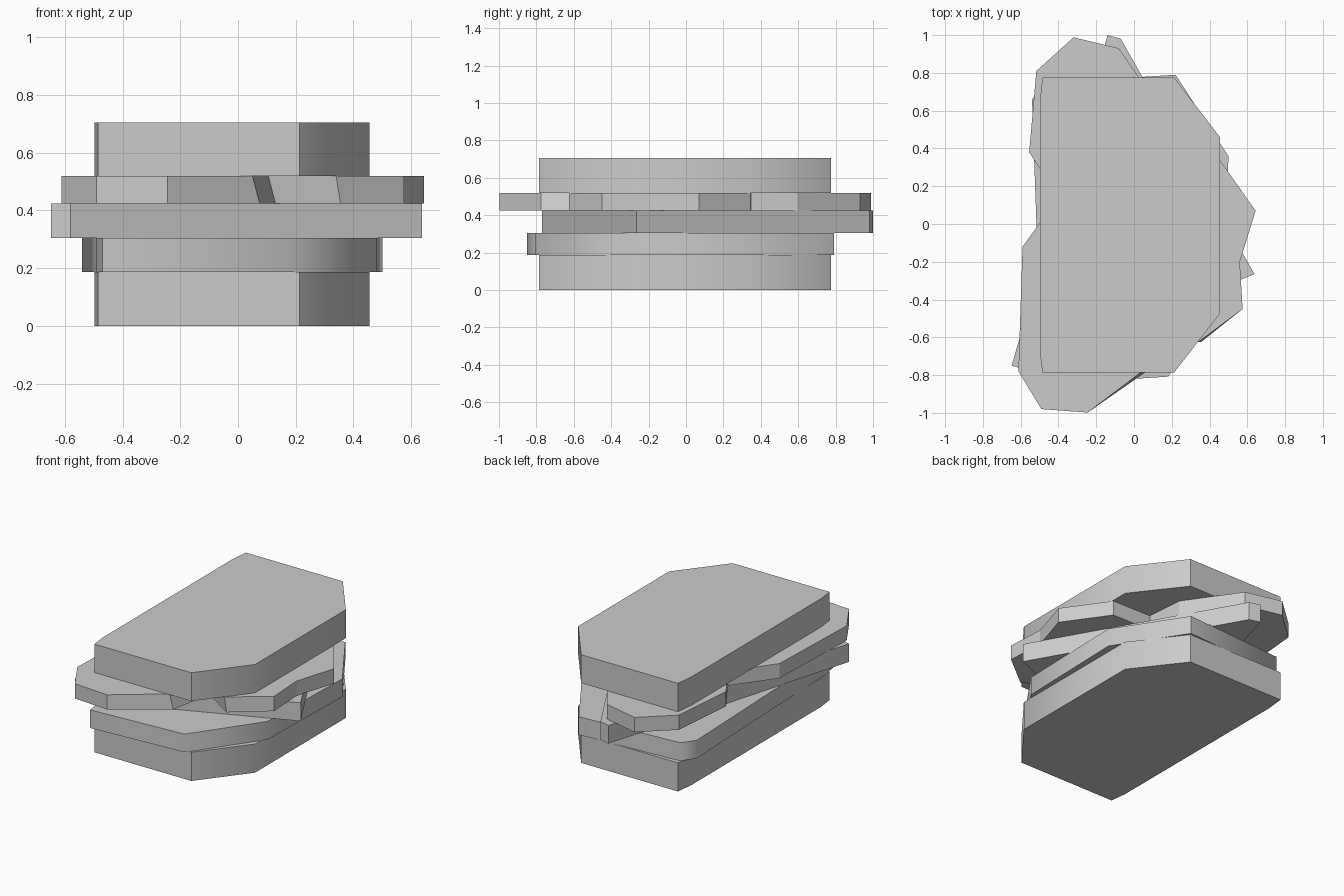
import bpy, bmesh, math

if "Cube" in bpy.data.objects:
    bpy.data.objects.remove(bpy.data.objects["Cube"])


def slab(name, outline, z0, z1, smooth=None, top_shift=None):
    """Extruded flat layer; outline is counter-clockwise seen from above."""
    top_shift = top_shift or {}
    bm = bmesh.new()
    low = [bm.verts.new((x, y, z0)) for x, y in outline]
    high = [bm.verts.new((x + top_shift.get(i, 0), y, z1))
            for i, (x, y) in enumerate(outline)]
    bm.faces.new(low[::-1])
    bm.faces.new(high)
    n = len(outline)
    for i in range(n):
        j = (i + 1) % n
        bm.faces.new((low[i], low[j], high[j], high[i]))
    # caps are split so that notched outlines fill properly
    bmesh.ops.triangulate(bm, faces=[f for f in bm.faces if len(f.verts) > 4])
    bmesh.ops.recalc_face_normals(bm, faces=bm.faces)
    me = bpy.data.meshes.new(name)
    bm.to_mesh(me)
    bm.free()
    ob = bpy.data.objects.new(name, me)
    bpy.context.collection.objects.link(ob)
    if smooth:
        bpy.ops.object.select_all(action='DESELECT')
        ob.select_set(True)
        bpy.context.view_layer.objects.active = ob
        bpy.ops.object.shade_smooth_by_angle(angle=math.radians(smooth))
    return ob


# Two matching bread slices
bread = [(-0.485, -0.785), (0.213, -0.785), (0.455, -0.475), (0.455, 0.46),
         (0.213, 0.775), (-0.485, 0.775), (-0.498, 0.65), (-0.498, -0.68)]
slab("bottom_bread", bread, 0.0, 0.187, 45)
slab("top_bread", bread, 0.52, 0.705, 45)

# Meat slice, turned slightly
meat = [(-0.47, -0.85), (0.18, -0.808), (0.48, -0.38), (0.50, 0.36),
        (0.22, 0.79), (-0.48, 0.745), (-0.54, 0.66), (-0.49, -0.74)]
slab("meat_slice", meat, 0.187, 0.305, 60)

# Triangular cheese with clipped corners
cheese = [(-0.648, -0.75), (-0.58, -0.77), (0.638, -0.265),
          (-0.07, 0.98), (-0.14, 1.0)]
slab("cheese_slice", cheese, 0.305, 0.424)

# Three-lobed lettuce leaf with notches between the lobes
lettuce = [(-0.49, -0.98), (-0.245, -0.998), (0.075, -0.775), (0.13, -0.48),
           (0.355, -0.625), (0.575, -0.45), (0.56, -0.2), (0.644, 0.07),
           (0.45, 0.345), (0.17, 0.35), (0.15, 0.595), (-0.08, 0.93),
           (-0.32, 0.988), (-0.517, 0.81), (-0.555, 0.38), (-0.40, 0.14),
           (-0.59, -0.12), (-0.612, -0.78)]
slab("lettuce_leaf", lettuce, 0.424, 0.52, None, {2: -0.025, 3: -0.025, 4: -0.015})
